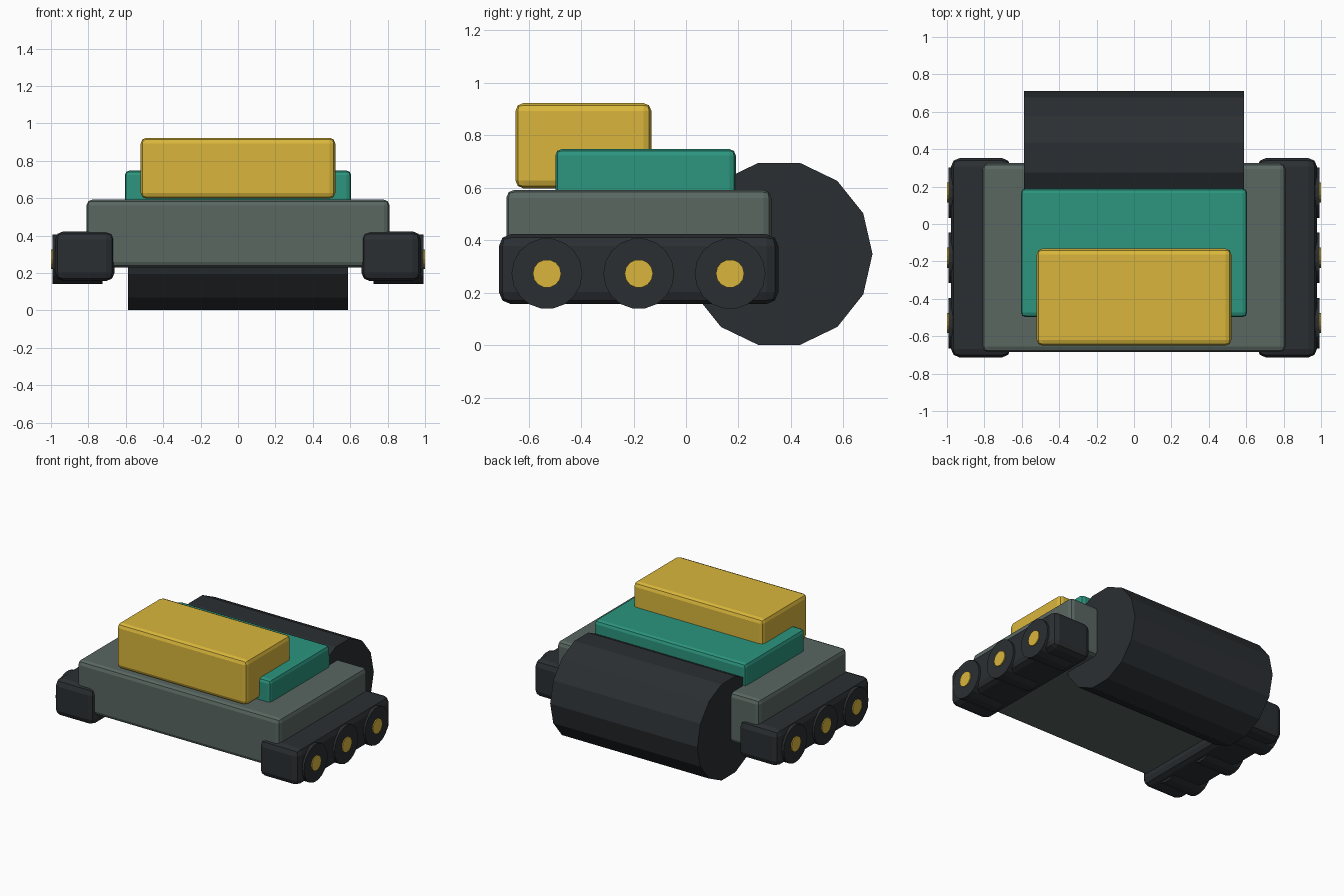
import bpy
import math

if "Cube" in bpy.data.objects:
    bpy.data.objects.remove(bpy.data.objects["Cube"])


def material(name, rgb):
    m = bpy.data.materials.new(name)
    m.diffuse_color = (*rgb, 1)
    m.use_nodes = True
    m.node_tree.nodes["Principled BSDF"].inputs["Base Color"].default_value = m.diffuse_color
    return m


GREY = material("hull_grey", (0.10, 0.135, 0.12))
TEAL = material("teal", (0.025, 0.30, 0.21))
YELLOW = material("yellow", (0.70, 0.47, 0.045))
BLACK = material("rubber_black", (0.024, 0.028, 0.032))


def box(name, lo, hi, bevel, mat):
    """Rounded box between two opposite corners."""
    bpy.ops.mesh.primitive_cube_add(size=1, location=[(a + b) / 2 for a, b in zip(lo, hi)])
    ob = bpy.context.object
    ob.name = name
    ob.scale = [b - a for a, b in zip(lo, hi)]
    bpy.ops.object.transform_apply(location=False, rotation=False, scale=True)
    mod = ob.modifiers.new("bevel", 'BEVEL')
    mod.width = bevel
    mod.segments = 2
    ob.data.materials.append(mat)
    return ob


def roller(name, x0, x1, y, z, radius, sides, mat):
    """Flat-sided cylinder lying along x, with a corner pointing to +y."""
    bpy.ops.mesh.primitive_cylinder_add(vertices=sides, radius=radius, depth=abs(x1 - x0),
                                        location=((x0 + x1) / 2, y, z),
                                        rotation=(0, math.pi / 2, 0))
    ob = bpy.context.object
    ob.name = name
    bpy.ops.object.transform_apply(location=False, rotation=True, scale=False)
    ob.data.materials.append(mat)
    return ob


# Stacked body
box("hull", (-0.81, -0.685, 0.23), (0.81, 0.325, 0.592), 0.03, GREY)
box("engine_deck", (-0.605, -0.498, 0.53), (0.605, 0.19, 0.748), 0.025, TEAL)
box("cab", (-0.52, -0.65, 0.598), (0.52, -0.132, 0.923), 0.03, YELLOW)

# Big rear drum
roller("rear_drum", -0.588, 0.588, 0.355, 0.348, 0.356, 14, BLACK)

# Tracks with three wheels and hubs on each side
for side, s in (("left", -1), ("right", 1)):
    xs = sorted((s * 0.66, s * 0.978))
    box(side + "_track", (xs[0], -0.713, 0.157), (xs[1], 0.352, 0.423), 0.045, BLACK)
    for i, y in enumerate((-0.53, -0.18, 0.168)):
        roller(f"{side}_wheel_{i + 1}", s * 0.725, s * 0.993, y, 0.273, 0.135, 18, BLACK)
        roller(f"{side}_hub_{i + 1}", s * 0.90, s * 1.0, y, 0.273, 0.054, 14, YELLOW)
